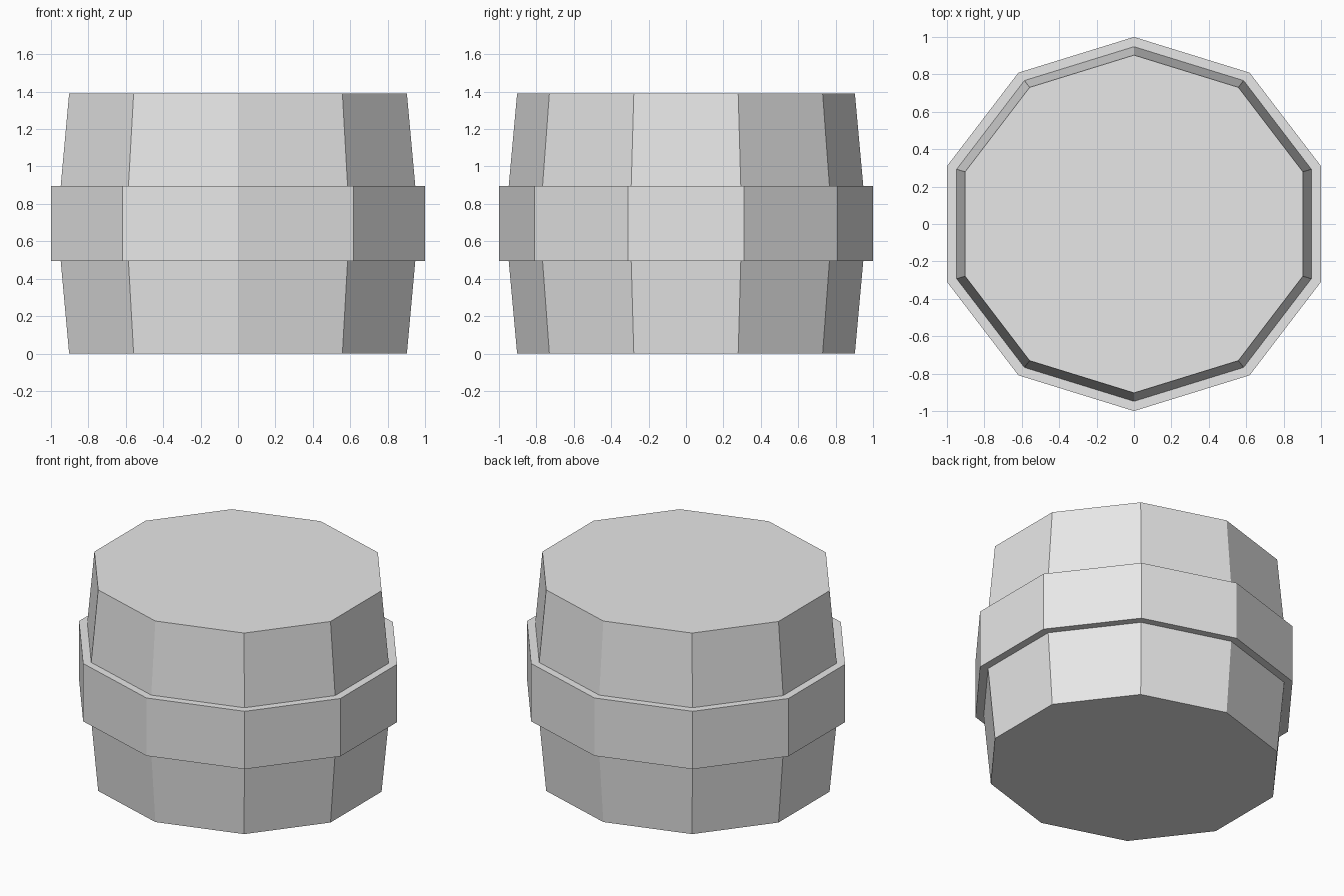
import bpy, bmesh
from math import sin, cos, pi

cube = bpy.data.objects.get("Cube")
if cube:
    bpy.data.objects.remove(cube, do_unlink=True)

SIDES = 10
HEIGHT = 1.39
BAND_LOW, BAND_HIGH = 0.495, 0.895
WIDEN = 1 / cos(pi / SIDES)  # makes the flat sides reach as far as the corners

grey = bpy.data.materials.new("light_grey")
grey.use_nodes = True
grey.diffuse_color = (0.8, 0.8, 0.8, 1)
grey.node_tree.nodes["Principled BSDF"].inputs["Base Color"].default_value = grey.diffuse_color


def lathe(name, profile):
    """Closed ten-sided solid from (radius, height) pairs, bottom to top."""
    bm = bmesh.new()
    rings = []
    for r, z in profile:
        angles = [2 * pi * i / SIDES for i in range(SIDES)]
        rings.append([bm.verts.new((r * WIDEN * sin(a), -r * cos(a), z)) for a in angles])
    for low, high in zip(rings, rings[1:]):
        for i in range(SIDES):
            j = (i + 1) % SIDES
            bm.faces.new((low[i], low[j], high[j], high[i]))
    bm.faces.new(rings[0][::-1])
    bm.faces.new(rings[-1])
    bmesh.ops.recalc_face_normals(bm, faces=bm.faces)
    mesh = bpy.data.meshes.new(name)
    bm.to_mesh(mesh)
    bm.free()
    mesh.materials.append(grey)
    obj = bpy.data.objects.new(name, mesh)
    bpy.context.collection.objects.link(obj)
    return obj


# Barrel body, tapering to both ends
lathe("barrel_body", [(0.903, 0), (0.948, BAND_LOW), (0.948, BAND_HIGH), (0.903, HEIGHT)])

# Raised band around the middle
lathe("middle_band", [(1, BAND_LOW), (1, BAND_HIGH)])
